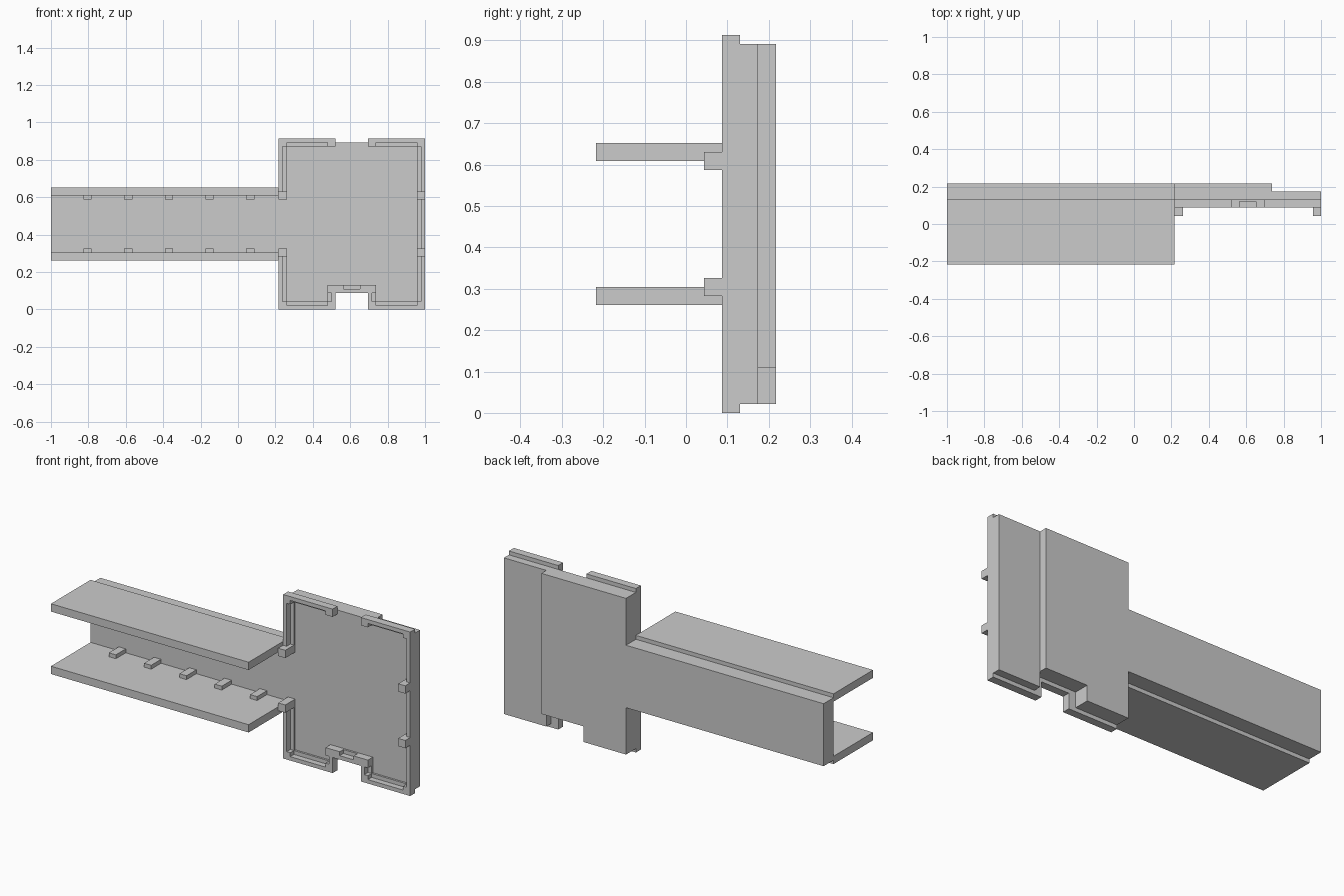
import bpy, bmesh

if "Cube" in bpy.data.objects:
    bpy.data.objects.remove(bpy.data.objects["Cube"])

U = 1 / 23  # modelling unit


def make_object(name, bm):
    bmesh.ops.recalc_face_normals(bm, faces=bm.faces)
    mesh = bpy.data.meshes.new(name)
    bm.to_mesh(mesh)
    bm.free()
    ob = bpy.data.objects.new(name, mesh)
    bpy.context.collection.objects.link(ob)
    return ob


def add_prism(bm, pts, y0, y1):
    # extrude an x-z outline from y0 to y1
    verts = [bm.verts.new((x * U, y0 * U, z * U)) for x, z in pts]
    face = bm.faces.new(verts)
    ext = bmesh.ops.extrude_face_region(bm, geom=[face])
    moved = [v for v in ext["geom"] if isinstance(v, bmesh.types.BMVert)]
    bmesh.ops.translate(bm, verts=moved, vec=(0, (y1 - y0) * U, 0))


def prisms(name, outlines, y0, y1):
    bm = bmesh.new()
    for pts in outlines:
        add_prism(bm, pts, y0, y1)
    return make_object(name, bm)


def rect(x0, x1, z0, z1):
    return [(x0, z0), (x1, z0), (x1, z1), (x0, z1)]


# Back plate: beam web and thick part of the panel
prisms("back_plate", [[(-23, 6.5), (5, 6.5), (5, .5), (11, .5), (11, 2.5),
                       (17, 2.5), (17, 20.5), (5, 20.5), (5, 14.5), (-23, 14.5)]], 3, 5)
# Thin side strip of the panel
prisms("side_strip", [rect(17, 23, .5, 20.5)], 3, 4)

# Beam flanges and their small inner ribs
prisms("lower_flange", [rect(-23, 5, 6, 7)], -5, 3)
prisms("upper_flange", [rect(-23, 5, 14, 15)], -5, 3)
ribs = []
for i in range(5):
    x = -19 + 5 * i
    ribs += [rect(x, x + 1, 7, 7.5), rect(x, x + 1, 13.5, 14)]
prisms("flange_ribs", ribs, 1, 3)

# Raised rim around the panel front
upper_left = [(5, 13.5), (6, 13.5), (6, 20), (12, 20), (12, 21), (5, 21)]
main_rim = [(16, 21), (23, 21), (23, 0), (16, 0), (16, 2), (12, 2), (12, 0), (5, 0),
            (5, 7.5), (6, 7.5), (6, 1), (11, 1), (11, 3), (17, 3), (17, 1),
            (22, 1), (22, 20), (16, 20)]
rim = prisms("panel_rim", [upper_left, main_rim], 2, 3)

# Shallow steps cut into the inner half of the rim
e = .2
steps = [rect(5.5, 6 + e, 1, 6.5), rect(5.5, 6 + e, 14.5, 20),
         rect(11 - e, 11.5, 1, 2), rect(16.5, 17 + e, 1, 2),
         rect(13, 15, 2.5, 3 + e)]
for x0, x1 in ((6, 11), (17, 22)):
    steps += [rect(x0, x1, 20 - e, 20.5), rect(x0, x1, .5, 1 + e)]
for z0, z1 in ((1, 6.5), (7.5, 13.5), (14.5, 20)):
    steps.append(rect(22 - e, 22.5, z0, z1))
cutter = prisms("rim_step_cutter", steps, 1.5, 2.75)
cutter.hide_render = True
cutter.hide_set(True)
mod = rim.modifiers.new("steps", 'BOOLEAN')
mod.operation = 'DIFFERENCE'
mod.solver = 'EXACT'
mod.use_self = True
mod.object = cutter

# Front pegs on the side rims
prisms("rim_pegs", [rect(x, x + 1, z, z + 1) for x in (5, 22) for z in (6.5, 13.5)], 1, 2)
